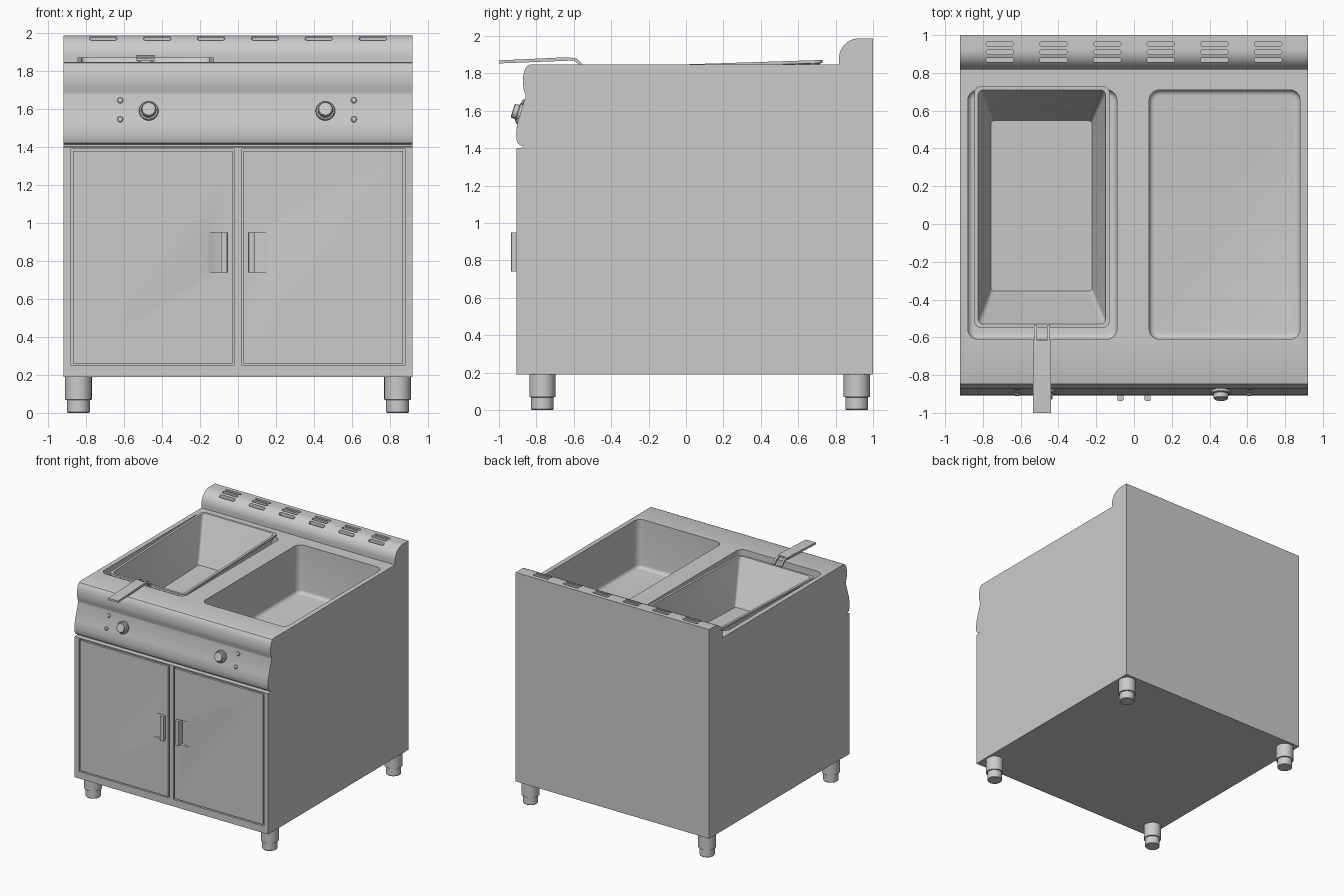
import bpy, bmesh, math
from mathutils import Vector

cube = bpy.data.objects.get("Cube")
if cube:
    bpy.data.objects.remove(cube, do_unlink=True)

steel = bpy.data.materials.new("brushed steel grey")
steel.use_nodes = True
GREY = (0.6, 0.6, 0.6, 1)
steel.diffuse_color = GREY
steel.node_tree.nodes["Principled BSDF"].inputs["Base Color"].default_value = GREY


def loft(name, loops, closed=False):
    """Skin a row of equal-length loops; cap the ends or join last to first."""
    bm = bmesh.new()
    rings = [[bm.verts.new(p) for p in loop] for loop in loops]
    pairs = list(zip(rings, rings[1:]))
    if closed:
        pairs.append((rings[-1], rings[0]))
    else:
        bm.faces.new(rings[0])
        bm.faces.new(rings[-1])
    for a, b in pairs:
        for i in range(len(a)):
            j = (i + 1) % len(a)
            bm.faces.new((a[i], a[j], b[j], b[i]))
    bmesh.ops.recalc_face_normals(bm, faces=bm.faces)
    me = bpy.data.meshes.new(name)
    bm.to_mesh(me)
    bm.free()
    me.materials.append(steel)
    ob = bpy.data.objects.new(name, me)
    bpy.context.collection.objects.link(ob)
    return ob


def rounded(x0, x1, y0, y1, r, z, n=6):
    """Horizontal rounded rectangle; z may be a height or a function of y."""
    pts = []
    corners = [(x1 - r, y1 - r), (x0 + r, y1 - r), (x0 + r, y0 + r), (x1 - r, y0 + r)]
    for k, (cx, cy) in enumerate(corners):
        for i in range(n + 1):
            a = math.pi / 2 * (k + i / n)
            x, y = cx + r * math.cos(a), cy + r * math.sin(a)
            pts.append((x, y, z(y) if callable(z) else z))
    return pts


def box(name, x0, x1, y0, y1, z0, z1):
    return loft(name, [[(x0, y0, z), (x1, y0, z), (x1, y1, z), (x0, y1, z)] for z in (z0, z1)])


def extrude_x(name, profile, x0, x1):
    return loft(name, [[(x, y, z) for y, z in profile] for x in (x0, x1)])


def turned(name, base, axis, steps, n=32):
    """Round part from (radius, distance along axis) steps."""
    q = Vector((0, 0, 1)).rotation_difference(Vector(axis))
    ring = [2 * math.pi * i / n for i in range(n)]
    return loft(name, [[Vector(base) + q @ Vector((r * math.cos(a), r * math.sin(a), d))
                        for a in ring] for r, d in steps])


def cut(target, cutters):
    for c in cutters:
        c.hide_render = True
        m = target.modifiers.new("cut", 'BOOLEAN')
        m.operation, m.solver, m.object = 'DIFFERENCE', 'EXACT', c
        bpy.context.view_layer.objects.active = target
        bpy.ops.object.modifier_apply(modifier=m.name)
        bpy.data.objects.remove(c, do_unlink=True)


# Cabinet: side profile with control panel, rounded nose and splashback
FRONT, TOP = -0.905, 1.848
profile = [(1, 0.19), (FRONT, 0.19), (FRONT, 1.4), (-0.87, 1.403), (-0.87, 1.414),
           (-0.885, 1.415), (-0.898, 1.424), (-0.906, 1.445), (-0.908, 1.475),
           (-0.905, 1.51), (-0.9, 1.54), (-0.857, 1.677), (-0.859, 1.69),
           (-0.868, 1.715), (-0.872, 1.745), (-0.87, 1.79), (-0.861, 1.823),
           (-0.847, 1.842), (-0.83, TOP), (0.818, TOP)]
for i in range(13):
    a = math.pi / 2 * i / 12
    profile.append((0.925 - 0.107 * math.cos(a), 1.88 + 0.107 * math.sin(a)))
profile.append((1, 1.987))
body = extrude_x("cabinet", profile, -0.92, 0.92)

# Two wells with filleted floors, and the door openings
cutters = []
for x0, x1 in ((-0.88, -0.09), (0.08, 0.88)):
    loops = []
    for i in range(6):
        a = math.pi / 2 * i / 5
        s = 0.03 * (1 - math.sin(a))
        loops.append(rounded(x0 + s, x1 - s, -0.61 + s, 0.71 - s, 0.055 - s,
                             1.46 - 0.03 * math.cos(a)))
    loops.append(rounded(x0, x1, -0.61, 0.71, 0.055, 1.95))
    cutters.append(loft("well_cutter", loops))
for x0, x1 in ((-0.88, -0.02), (0.02, 0.88)):
    cutters.append(box("door_cutter", x0, x1, -1, -0.865, 0.25, 1.39))

# Vent slots in the splashback
for i in range(6):
    x = -0.71 + 0.284 * i
    for y in (0.868, 0.91, 0.952):
        cutters.append(loft("vent_cutter", [
            rounded(x - 0.073, x + 0.073, y - 0.012, y + 0.012, 0.011, z, 3)
            for z in (1.93, 2.1)]))
cut(body, cutters)

# Doors with scooped grips and pull bars
for side, s in (("right", -1), ("left", 1)):
    x0, x1 = sorted((s * 0.03, s * 0.87))
    door = box(side + "_door", x0, x1, FRONT, -0.866, 0.26, 1.38)
    scoop = []
    for i in range(9):
        t = i / 8
        scoop.append((s * (0.165 - 0.1 * t), FRONT + 0.028 * math.sin(math.pi / 2 * t)))
    scoop += [(s * 0.065, -0.95), (s * 0.165, -0.95)]
    cut(door, [loft("grip_cutter", [[(x, y, z) for x, y in scoop] for z in (0.74, 0.95)])])
    x0, x1 = sorted((s * 0.056, s * 0.088))
    loft(side + "_door_pull", [rounded(x0, x1, -0.936, -0.87, 0.007, z, 3)
                               for z in (0.74, 0.95)])

# Knobs and indicator lamps square to the sloping panel
normal = Vector((0, -1, 0.31)).normalized()


def on_panel(x, z):
    return (x, -0.9 + 0.314 * (z - 1.54), z)


for side, xk, xl in (("right", -0.47, -0.62), ("left", 0.46, 0.61)):
    turned(side + "_knob", on_panel(xk, 1.588), normal,
           [(0.051, -0.01), (0.051, 0.012), (0.047, 0.016), (0.04, 0.017),
            (0.038, 0.04), (0.034, 0.044)])
    for place, z in (("upper", 1.645), ("lower", 1.545)):
        turned(f"{side}_{place}_lamp", on_panel(xl, z), normal,
               [(0.016, -0.01), (0.016, 0.004), (0.011, 0.01), (0.004, 0.012)], 16)

# Stepped feet
for row, y in (("front", -0.768), ("back", 0.913)):
    for side, x in (("right", -0.84), ("left", 0.84)):
        turned(f"{row}_{side}_foot", (x, y, 0), (0, 0, 1),
               [(0.056, 0), (0.06, 0.005), (0.06, 0.068), (0.07, 0.07), (0.07, 0.195)])


# Frying basket: tapered bin, slightly tilted, with a raised rim
def tilt(z):
    return lambda y: z + 0.032 * y


loft("basket", [
    rounded(-0.77, -0.21, -0.37, 0.56, 0.02, tilt(1.475)),
    rounded(-0.83, -0.145, -0.535, 0.715, 0.03, tilt(1.83)),
    rounded(-0.845, -0.13, -0.55, 0.73, 0.035, tilt(1.832)),
    rounded(-0.845, -0.13, -0.55, 0.73, 0.035, tilt(1.848)),
    rounded(-0.825, -0.15, -0.53, 0.71, 0.028, tilt(1.848)),
    rounded(-0.757, -0.222, -0.355, 0.547, 0.018, tilt(1.487))])

# Basket handle: flat grip on two bent rods
grip = [(-1, 1.853), (-0.62, 1.868), (-0.618, 1.884), (-0.66, 1.885), (-1, 1.869)]
extrude_x("basket_handle", grip, -0.535, -0.44)
rod = [(-0.64, 1.87), (-0.6, 1.868), (-0.575, 1.85), (-0.56, 1.825), (-0.535, 1.825),
       (-0.535, 1.84), (-0.555, 1.85), (-0.58, 1.876), (-0.6, 1.883), (-0.64, 1.884)]
for side, x in (("right", -0.522), ("left", -0.453)):
    extrude_x(side + "_handle_rod", rod, x - 0.008, x + 0.008)

# Smooth curved surfaces, keep folds sharp
bpy.ops.object.select_all(action='DESELECT')
for ob in bpy.context.scene.objects:
    if ob.type == 'MESH':
        ob.select_set(True)
        bpy.context.view_layer.objects.active = ob
bpy.ops.object.shade_smooth_by_angle(angle=math.radians(30))
